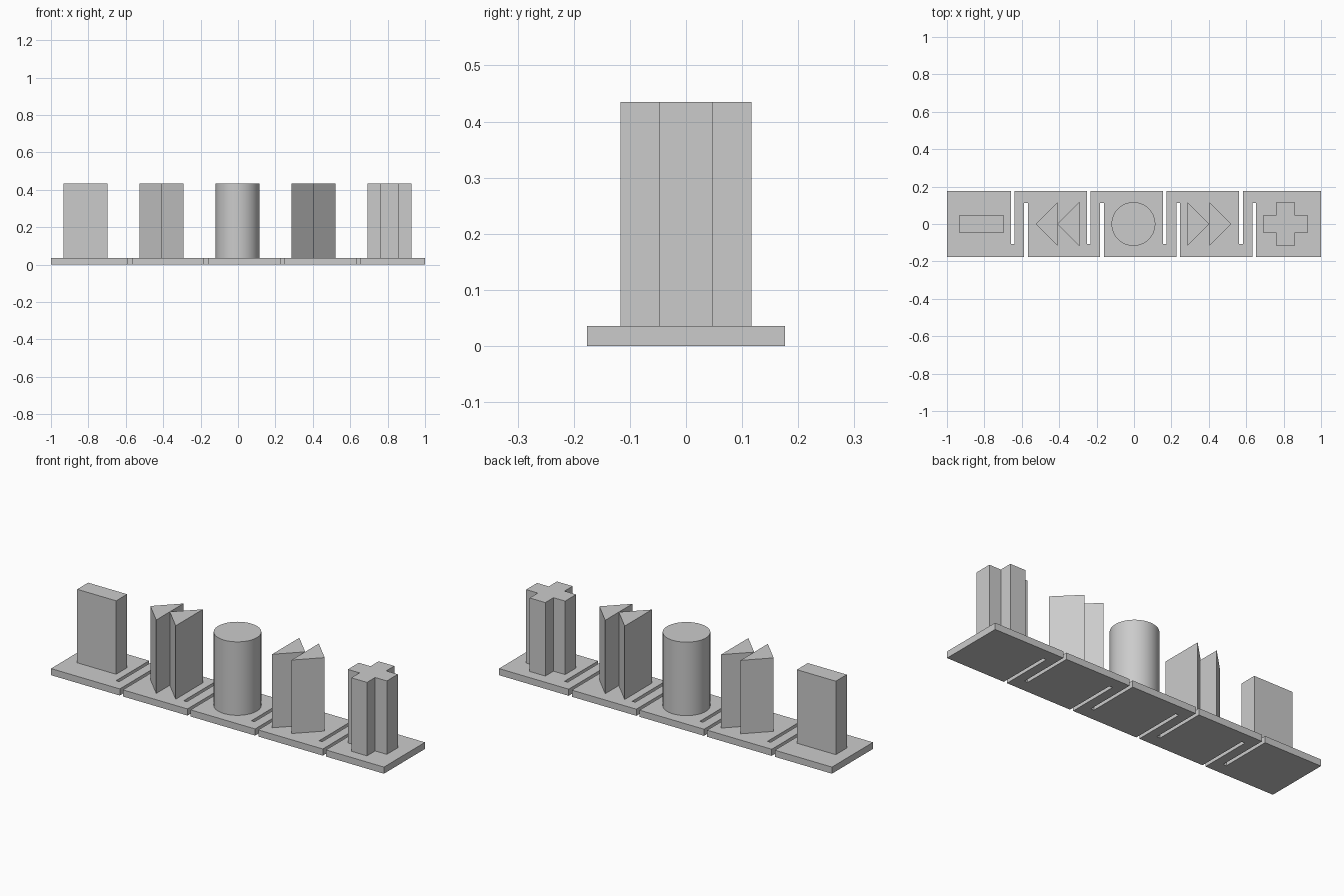
import bpy, bmesh, math

cube = bpy.data.objects.get("Cube")
if cube:
    bpy.data.objects.remove(cube, do_unlink=True)

GREY = (0.6, 0.6, 0.6, 1.0)
mat = bpy.data.materials.new("light_grey")
mat.use_nodes = True
mat.diffuse_color = GREY
mat.node_tree.nodes["Principled BSDF"].inputs["Base Color"].default_value = GREY

BASE_TOP, KEY_TOP = 0.036, 0.435
HALF_DEPTH = 0.176
PITCH = 0.4065          # spacing of the buttons
FIRST = -0.816          # centre of the leftmost button
R, ARM = 0.117, 0.047   # symbol half size and bar half width


def prism(name, outline, z0, z1):
    """Extrude a flat outline straight up into a closed solid."""
    bm = bmesh.new()
    face = bm.faces.new([bm.verts.new((x, y, z0)) for x, y in outline])
    ext = bmesh.ops.extrude_face_region(bm, geom=[face], use_keep_orig=True)
    top = [v for v in ext["geom"] if isinstance(v, bmesh.types.BMVert)]
    bmesh.ops.translate(bm, verts=top, vec=(0, 0, z1 - z0))
    bmesh.ops.recalc_face_normals(bm, faces=bm.faces)
    mesh = bpy.data.meshes.new(name)
    bm.to_mesh(mesh)
    bm.free()
    mesh.materials.append(mat)
    obj = bpy.data.objects.new(name, mesh)
    bpy.context.collection.objects.link(obj)
    return obj


def key(name, index, outline):
    """Raise a symbol outline, drawn about its own centre, on its button."""
    cx = FIRST + PITCH * index
    return prism(name, [(cx + x, y) for x, y in outline], BASE_TOP, KEY_TOP)


# Base strip: flexible hinges made by slits from the front and the back
def slits(first, edge, inner):
    pts = []
    for i in range(4):
        x = first + PITCH * i
        pts += [(x, edge), (x, inner), (x + 0.019, inner), (x + 0.019, edge)]
    return pts


front = [(-1, -HALF_DEPTH)] + slits(-0.587, -HALF_DEPTH, 0.112) + [(1, -HALF_DEPTH)]
back = [(-1, HALF_DEPTH)] + slits(-0.657, HALF_DEPTH, -0.108) + [(1, HALF_DEPTH)]
prism("base_strip", front + back[::-1], 0, BASE_TOP)

# Minus key
key("minus_key", 0, [(-R, -ARM), (R, -ARM), (R, ARM), (-R, ARM)])

# Double arrow keys, each made of two triangles touching tip to base
for label, index, side in (("rewind", 1, -1), ("forward", 3, 1)):
    for part, x in (("left", -R), ("right", 0)):
        tip, flat = (x, x + R) if side < 0 else (x + R, x)
        key(f"{label}_key_{part}", index, [(tip, 0), (flat, -R), (flat, R)])

# Round key
circle = [(R * math.cos(math.tau * i / 96), R * math.sin(math.tau * i / 96)) for i in range(96)]
round_key = key("round_key", 2, circle)
bpy.ops.object.select_all(action="DESELECT")
round_key.select_set(True)
bpy.context.view_layer.objects.active = round_key
bpy.ops.object.shade_smooth_by_angle(angle=math.radians(30))

# Plus key: one arm's corners turned four times
plus = []
for turn in range(4):
    c, s = round(math.cos(turn * math.pi / 2)), round(math.sin(turn * math.pi / 2))
    for x, y in ((R, -ARM), (R, ARM), (ARM, ARM)):
        plus.append((c * x - s * y, s * x + c * y))
key("plus_key", 4, plus)
